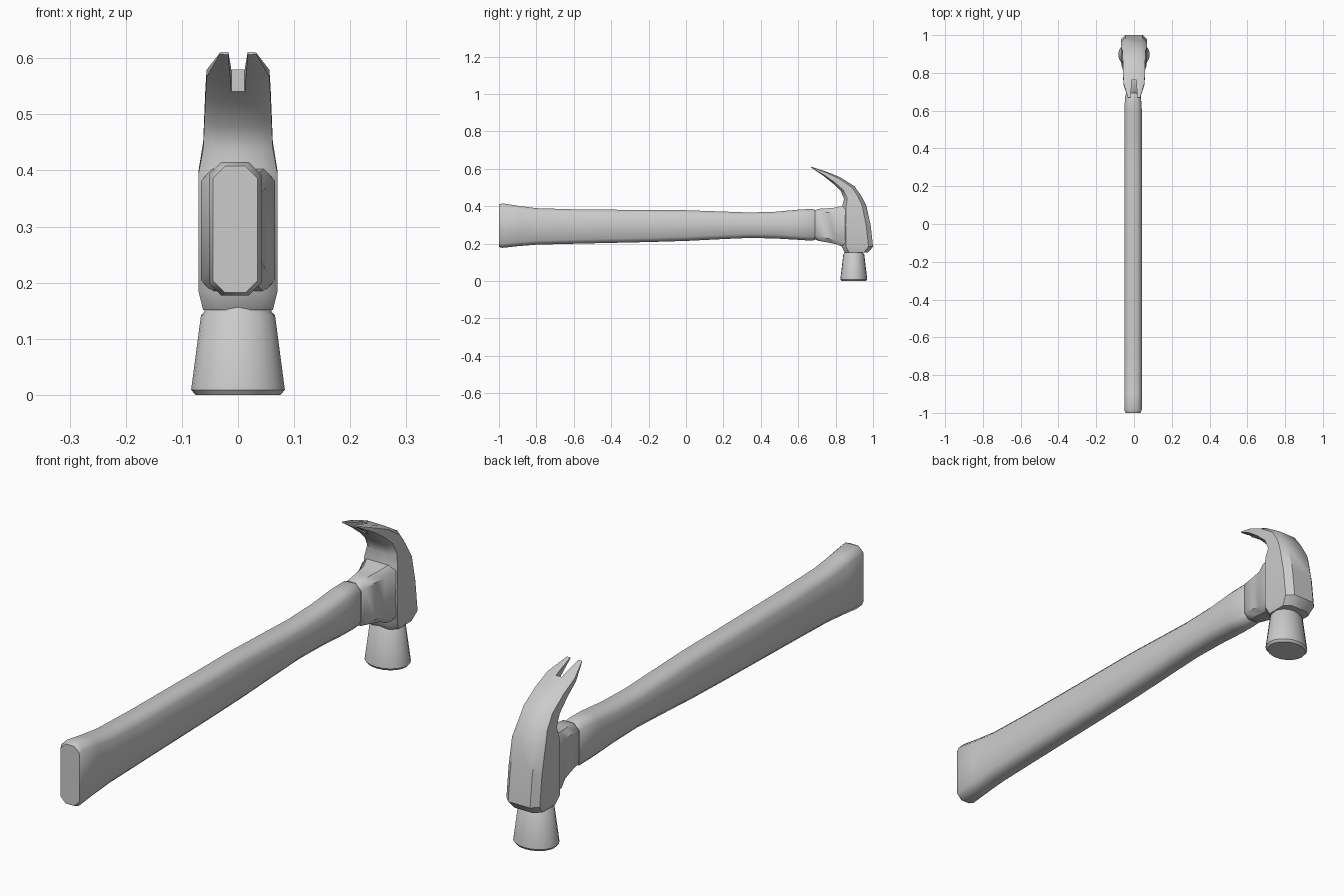
import bpy, bmesh, math
from mathutils import Vector

if "Cube" in bpy.data.objects:
    bpy.data.objects.remove(bpy.data.objects["Cube"])


def loft(name, rings, angle=40):
    """Skin a list of equal-length rings, cap both ends, shade by angle."""
    bm = bmesh.new()
    loops = [[bm.verts.new(p) for p in ring] for ring in rings]
    n = len(loops[0])
    for a, b in zip(loops, loops[1:]):
        for i in range(n):
            j = (i + 1) % n
            bm.faces.new((a[i], a[j], b[j], b[i]))
    bm.faces.new(loops[0])
    bm.faces.new(loops[-1])
    bmesh.ops.recalc_face_normals(bm, faces=bm.faces)
    mesh = bpy.data.meshes.new(name)
    bm.to_mesh(mesh)
    bm.free()
    ob = bpy.data.objects.new(name, mesh)
    bpy.context.collection.objects.link(ob)
    bpy.ops.object.select_all(action='DESELECT')
    ob.select_set(True)
    bpy.context.view_layer.objects.active = ob
    if angle:
        bpy.ops.object.shade_smooth_by_angle(angle=math.radians(angle))
    return ob


def octagon(inner, outer, half, cx, ct, x0=0.0):
    """Chamfered rectangle spanning two (y, z) points and +-half in x."""
    a, b = Vector((0, *inner)), Vector((0, *outer))
    d = b - a
    t = min(ct / d.length, 0.4)
    shape = [(-half, t), (-half, 1 - t), (cx - half, 1), (half - cx, 1),
             (half, 1 - t), (half, t), (half - cx, 0), (cx - half, 0)]
    return [a + d * v + Vector((x0 + u, 0, 0)) for u, v in shape]


def ellipse(z, rx, ry, y0=0.897, n=20):
    return [Vector((rx * math.cos(2 * math.pi * i / n),
                    y0 + ry * math.sin(2 * math.pi * i / n), z)) for i in range(n)]


# Handle: y, bottom, top, half width
handle = [(-1.0, .182, .408, .040), (-.982, .177, .415, .0465), (-.90, .186, .402, .0465),
          (-.80, .194, .389, .0465), (-.60, .199, .383, .0465), (-.20, .208, .379, .0465),
          (0, .214, .378, .0465), (.20, .224, .371, .0465), (.34, .230, .366, .0465),
          (.48, .227, .370, .0465), (.60, .220, .381, .0465), (.675, .215, .386, .042),
          (.695, .222, .378, .035)]
loft("handle", [octagon((y, lo), (y, hi), w, .022, .022, -.005)
                for y, lo, hi, w in handle], 50)

# Socket flaring from the handle into the head
socket = [(.690, .224, .376, .034), (.703, .216, .385, .042), (.76, .205, .389, .047),
          (.80, .197, .392, .053), (.838, .183, .403, .066), (.88, .18, .405, .066)]
loft("head_socket", [octagon((y, lo), (y, hi), w, .02, .022)
                     for y, lo, hi, w in socket])

# Head body sweeping up into the curved claw: inner edge, outer edge, half width, chamfers
head = [((.850, .151), (.972, .151), .062, .024, .022),
        ((.832, .183), (1.0, .183), .070, .024, .024),
        ((.830, .300), (.987, .300), .070, .024, .024),
        ((.834, .395), (.964, .403), .070, .024, .022),
        ((.845, .437), (.937, .455), .062, .022, .018),
        ((.828, .480), (.900, .507), .060, .022, .015),
        ((.785, .522), (.822, .556), .058, .022, .010),
        ((.735, .562), (.752, .584), .056, .020, .006),
        ((.667, .607), (.669, .611), .032, .006, .001)]
claw = loft("head_and_claw", [octagon(*s) for s in head])

# Nail slot cut in the claw tip
cutter = loft("slot_cutter", [[Vector((x, y, z)) for x, y in
                               ((-.012, .762), (.012, .762), (.019, .64), (-.019, .64))]
                              for z in (.48, .70)], 0)
cutter.hide_render = True
cutter.hide_set(True)
cut = claw.modifiers.new("slot", 'BOOLEAN')
cut.operation = 'DIFFERENCE'
cut.solver = 'EXACT'
cut.object = cutter

# Striking face
face = [(0, .076, .065), (.009, .0835, .072), (.142, .066, .056),
        (.148, .060, .051), (.165, .058, .049)]
loft("striking_face", [ellipse(*s) for s in face])
